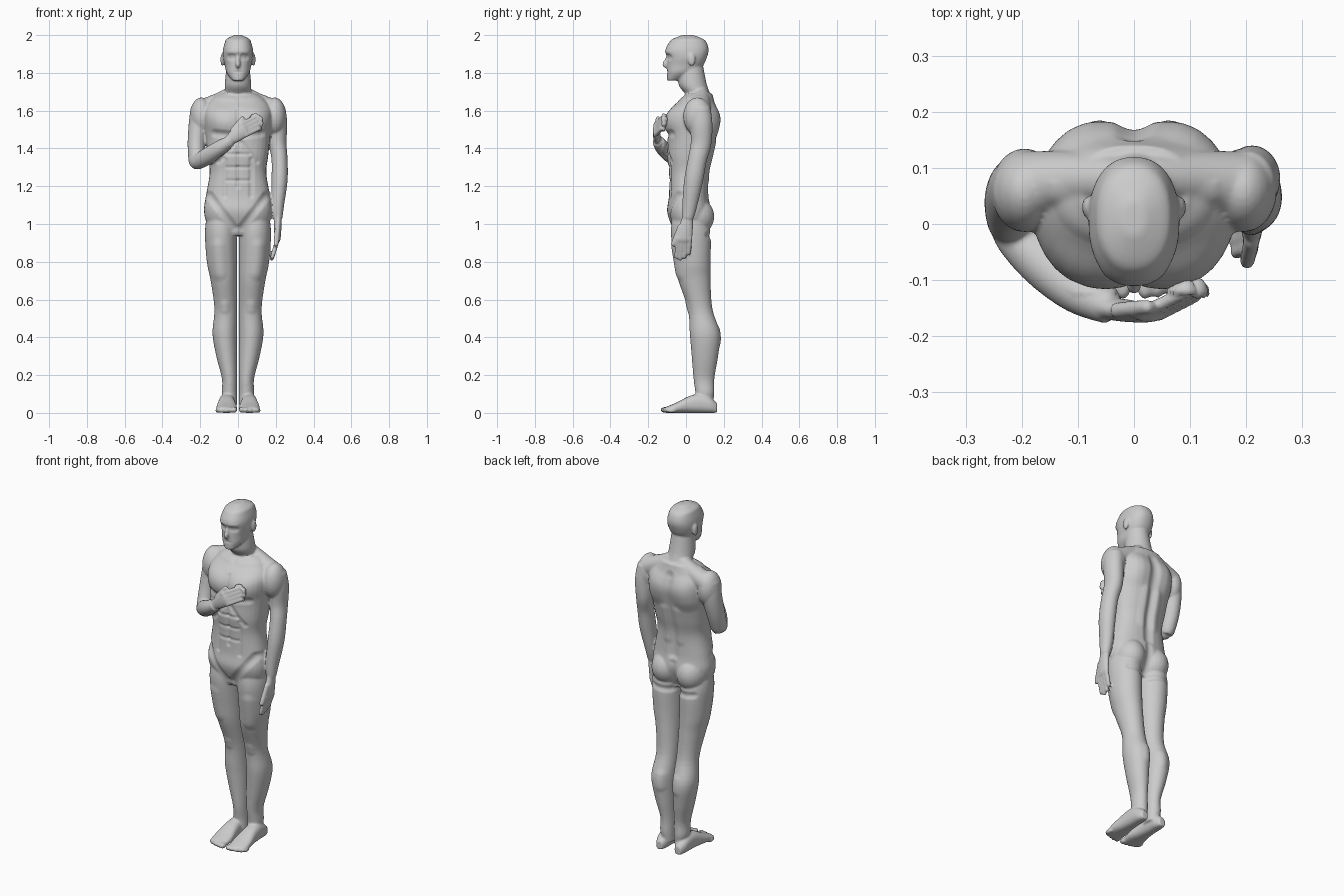
import bpy
import bmesh
import math
from mathutils import Matrix, Vector, geometry, kdtree

default_cube = bpy.data.objects.get("Cube")
if default_cube:
    bpy.data.objects.remove(default_cube, do_unlink=True)

builder = bmesh.new()
X_AXIS, Y_AXIS, Z_AXIS = Matrix.Identity(3)
FRONT, BACK = -1, 1
GROOVE, SWELL = -.3, .13
MIRRORED = (-1, 1)


def spline(rings, steps=5):
    """Catmull-Rom interpolation of ring tuples."""
    padded = [rings[0], *rings, rings[-1]]
    result = []
    for before, start, end, after in zip(padded, padded[1:], padded[2:], padded[3:]):
        for step in range(steps):
            t = step / steps
            result.append([
                b + t * ((c - a) + t * ((2 * a - 5 * b + 4 * c - d)
                                        + t * (3 * b - a - 3 * c + d))) / 2
                for a, b, c, d in zip(before, start, end, after)])
    return result + [list(rings[-1])]


def loft(rings, side=X_AXIS, power=2, axis=None, sides=32):
    """Closed tube through (x, y, z, half width, half depth) rings."""
    rows = spline(rings)
    centres = [Vector(row[:3]) for row in rows]
    loops = []
    for index, (*_, width, depth) in enumerate(rows):
        ahead = centres[min(index + 1, len(rows) - 1)] - centres[max(index - 1, 0)]
        along = axis or ahead.normalized()
        u = (side - along * side.dot(along)).normalized()
        v = along.cross(u)
        loop = []
        for corner in range(sides):
            angle = math.tau * corner / sides
            cosine, sine = math.cos(angle), math.sin(angle)
            across = math.copysign(abs(cosine) ** (2 / power), cosine) * width
            deep = math.copysign(abs(sine) ** (2 / power), sine) * depth
            loop.append(builder.verts.new(centres[index] + u * across + v * deep))
        loops.append(loop)
    for lower, upper in zip(loops, loops[1:]):
        for corner in range(sides):
            following = (corner + 1) % sides
            builder.faces.new((lower[corner], lower[following],
                               upper[following], upper[corner]))
    builder.faces.new(loops[0][::-1])
    builder.faces.new(loops[-1])


def stack(levels, power, leg_side=0):
    """Upright loft from (z, half width, front y, back y) levels."""
    loft([(leg_side * (width + .005), (front + back) / 2, z, width, (back - front) / 2)
          for z, width, front, back in levels], power=power, axis=Z_AXIS)


def limb(points, side=X_AXIS, flatness=1):
    """Tube through (x, y, z, radius) points, narrowed along one side."""
    loft([(x, y, z, radius * flatness, radius) for x, y, z, radius in points], side)


def digit(start, end, radius, side):
    """Finger or thumb with a rounded tip."""
    tip = end + (end - start).normalized() * radius * .8
    limb([(*start, radius * 1.1), (*start.lerp(end, .5), radius * 1.1),
          (*end, radius), (*tip, radius * .4)], side)


def ellipsoid(centre, radii):
    matrix = Matrix.Translation(centre) @ Matrix.Diagonal((*radii, 1))
    bmesh.ops.create_uvsphere(builder, u_segments=24, v_segments=16, radius=1, matrix=matrix)


def hand(wrist, knuckles, across, reach):
    """Palm, four fingers and thumb; across runs from little to index finger."""
    wrist, knuckles = Vector(wrist), Vector(knuckles)
    across, reach = Vector(across).normalized(), Vector(reach).normalized()
    loft([(*wrist, .027, .02), (*wrist.lerp(knuckles, .5), .038, .02),
          (*knuckles, .041, .015), (*(knuckles + reach * .01), .036, .01)], across)
    for place, length in zip((-1.5, -.5, .5, 1.5), (.08, .1, .11, .1)):
        root = knuckles + across * place * .021
        digit(root - reach * .01, root + reach * length, .011, across)
    thumb_root = wrist.lerp(knuckles, .4) + across * .03
    digit(thumb_root, knuckles + across * .055 + reach * .03, .013, across)


# Torso and neck
stack([(.94, .08, -.05, .08), (1, .16, -.08, .11), (1.07, .18, -.1, .13),
       (1.15, .17, -.09, .12), (1.27, .15, -.09, .12), (1.36, .16, -.1, .14),
       (1.45, .17, -.1, .16), (1.54, .18, -.11, .18), (1.6, .18, -.09, .17),
       (1.65, .15, -.04, .15), (1.69, .1, 0, .14)], power=2.4)
stack([(1.62, .08, 0, .14), (1.68, .07, 0, .13), (1.74, .07, -.04, .11),
       (1.84, .06, -.04, .09)], power=2)

# Head and nose
stack([(1.76, .03, -.1, -.04), (1.8, .06, -.1, .04), (1.84, .07, -.1, .09),
       (1.88, .08, -.1, .11), (1.92, .08, -.11, .12), (1.96, .07, -.09, .11),
       (1.98, .06, -.07, .09), (2, .02, -.02, .04)], power=2.3)
limb([(0, -.09, 1.9, .01), (0, -.1, 1.87, .012), (0, -.11, 1.845, .016),
      (0, -.1, 1.83, .01)], flatness=.8)

for m in MIRRORED:
    # Ears, shoulders and buttocks
    ellipsoid((m * .083, .03, 1.87), (.01, .02, .034))
    limb([(m * .03, .08, 1.69, .04), (m * .11, .08, 1.64, .05), (m * .19, .07, 1.6, .06)], Y_AXIS)
    ellipsoid((m * .195, .06, 1.57), (.06, .075, .1))
    ellipsoid((m * .08, .05, 1.04), (.085, .1, .1))
    # Legs
    stack([(1.05, .08, -.07, .1), (.95, .085, -.08, .13), (.8, .08, -.06, .13),
           (.7, .07, -.04, .13), (.55, .06, .01, .14), (.42, .065, .02, .18),
           (.3, .055, .03, .17), (.18, .04, .04, .15), (.1, .04, .05, .15),
           (.04, .03, .05, .14)], power=2, leg_side=m)
    # Feet from (y, half width, height), then toes
    loft([(m * .06, y, height / 2, width, height / 2) for y, width, height in (
        (.165, .02, .05), (.13, .035, .08), (.08, .04, .1), (.02, .045, .09),
        (-.05, .055, .055), (-.11, .05, .03))], power=2.4, axis=-Y_AXIS)
    for toe in range(5):
        radius = .016 - toe * .001
        ellipsoid((m * (.02 + toe * .022), -.11 + toe ** 2 * .002, radius),
                  (radius, .025, radius))

# Raised arm on the right
limb([(-.2, .06, 1.61, .06), (-.21, .06, 1.53, .06), (-.22, .04, 1.43, .055),
      (-.22, .01, 1.34, .05), (-.22, 0, 1.31, .04)], flatness=.85)
limb([(-.23, .01, 1.32, .03), (-.21, -.02, 1.33, .04), (-.16, -.07, 1.36, .045),
      (-.1, -.12, 1.4, .04), (-.04, -.15, 1.44, .03)], Z_AXIS)
hand((-.05, -.15, 1.44), (.03, -.16, 1.5), across=(-.5, 0, .8), reach=(.8, .4, .4))

# Lowered arm on the left
limb([(.2, .07, 1.61, .06), (.21, .08, 1.53, .06), (.21, .08, 1.43, .055),
      (.22, .06, 1.34, .05), (.22, .04, 1.23, .05), (.21, .02, 1.1, .04),
      (.21, .01, 1.03, .03)], flatness=.85)
hand((.21, .01, 1.04), (.21, -.01, .92), across=-Y_AXIS, reach=(-.3, -.1, -1))

# Fuse all the volumes into one skin
bmesh.ops.recalc_face_normals(builder, faces=builder.faces[:])
volumes = bpy.data.meshes.new("volumes")
builder.to_mesh(volumes)
builder.free()
body = bpy.data.objects.new("body", volumes)
bpy.context.scene.collection.objects.link(body)
remesh = body.modifiers.new("fuse", 'REMESH')
remesh.mode = 'VOXEL'
remesh.voxel_size = .0055
relax = body.modifiers.new("relax", 'SMOOTH')
relax.factor, relax.iterations = .5, 7
depsgraph = bpy.context.evaluated_depsgraph_get()
skin = bpy.data.meshes.new_from_object(body.evaluated_get(depsgraph))
body.modifiers.clear()
body.data = skin
skin.name = "body"

# Index the skin by x and z, so that strokes can be drawn from front or back
normals = [vertex.normal.copy() for vertex in skin.vertices]
tree = kdtree.KDTree(len(normals))
for vertex in skin.vertices:
    tree.insert((vertex.co.x, 0, vertex.co.z), vertex.index)
tree.balance()


def stroke(facing, style, start, end, radius):
    """Raise or sink the skin along an (x, z) line on both halves, sparing the raised hand."""
    for m in MIRRORED if start[0] or end[0] else (1,):
        first, last = (Vector((m * x, 0, z)) for x, z in (start, end))
        reach = (last - first).length / 2 + radius
        for spot, index, _ in tree.find_range((first + last) / 2, reach):
            along = geometry.intersect_point_line(spot, first, last)[1]
            nearest = first.lerp(last, min(max(along, 0), 1))
            gap = (spot - nearest).length / radius
            vertex, normal = skin.vertices[index], normals[index]
            if gap < 1 and normal.y * facing > 0 and vertex.co.y > -.125:
                vertex.co += normal * style * radius * (1 - gap * gap) ** 2


# Face: eye sockets, eyes, brow and mouth
stroke(FRONT, GROOVE, (.028, 1.884), (.042, 1.884), .023)
stroke(FRONT, SWELL, (.03, 1.884), (.036, 1.884), .014)
stroke(FRONT, SWELL, (.01, 1.91), (.05, 1.91), .016)
stroke(FRONT, GROOVE, (0, 1.805), (.02, 1.805), .008)
# Chest, collarbones, belly and groin
stroke(FRONT, SWELL, (.08, 1.54), (.1, 1.55), .09)
stroke(FRONT, GROOVE, (.02, 1.47), (.12, 1.48), .028)
stroke(FRONT, GROOVE, (0, 1.6), (0, 1.2), .02)
stroke(FRONT, SWELL, (.02, 1.66), (.14, 1.67), .02)
stroke(FRONT, GROOVE, (.02, 1.43), (.1, 1.33), .02)
stroke(FRONT, GROOVE, (.07, 1.34), (.07, 1.15), .02)
for z in (1.37, 1.3, 1.23):
    stroke(FRONT, GROOVE, (0, z), (.06, z), .014)
stroke(FRONT, GROOVE, (.15, 1.15), (.02, .98), .03)
# Back: spine, shoulder blades, loins and buttocks
stroke(BACK, GROOVE, (0, 1.62), (0, 1.15), .04)
stroke(BACK, SWELL, (.09, 1.57), (.1, 1.5), .08)
stroke(BACK, SWELL, (.04, 1.42), (.04, 1.24), .04)
stroke(BACK, GROOVE, (0, 1.1), (0, .96), .03)
stroke(BACK, GROOVE, (.03, .93), (.13, .94), .025)
# Legs: thighs, kneecaps and calves
stroke(FRONT, SWELL, (.11, .88), (.1, .74), .05)
stroke(FRONT, SWELL, (.07, .57), (.07, .55), .035)
stroke(BACK, SWELL, (.05, .44), (.05, .38), .04)
skin.shade_smooth()

# Colour
grey = bpy.data.materials.new("plain grey")
grey.use_nodes = True
colour = (.6, .6, .6, 1)
grey.diffuse_color = colour
grey.node_tree.nodes["Principled BSDF"].inputs["Base Color"].default_value = colour
skin.materials.clear()
skin.materials.append(grey)
